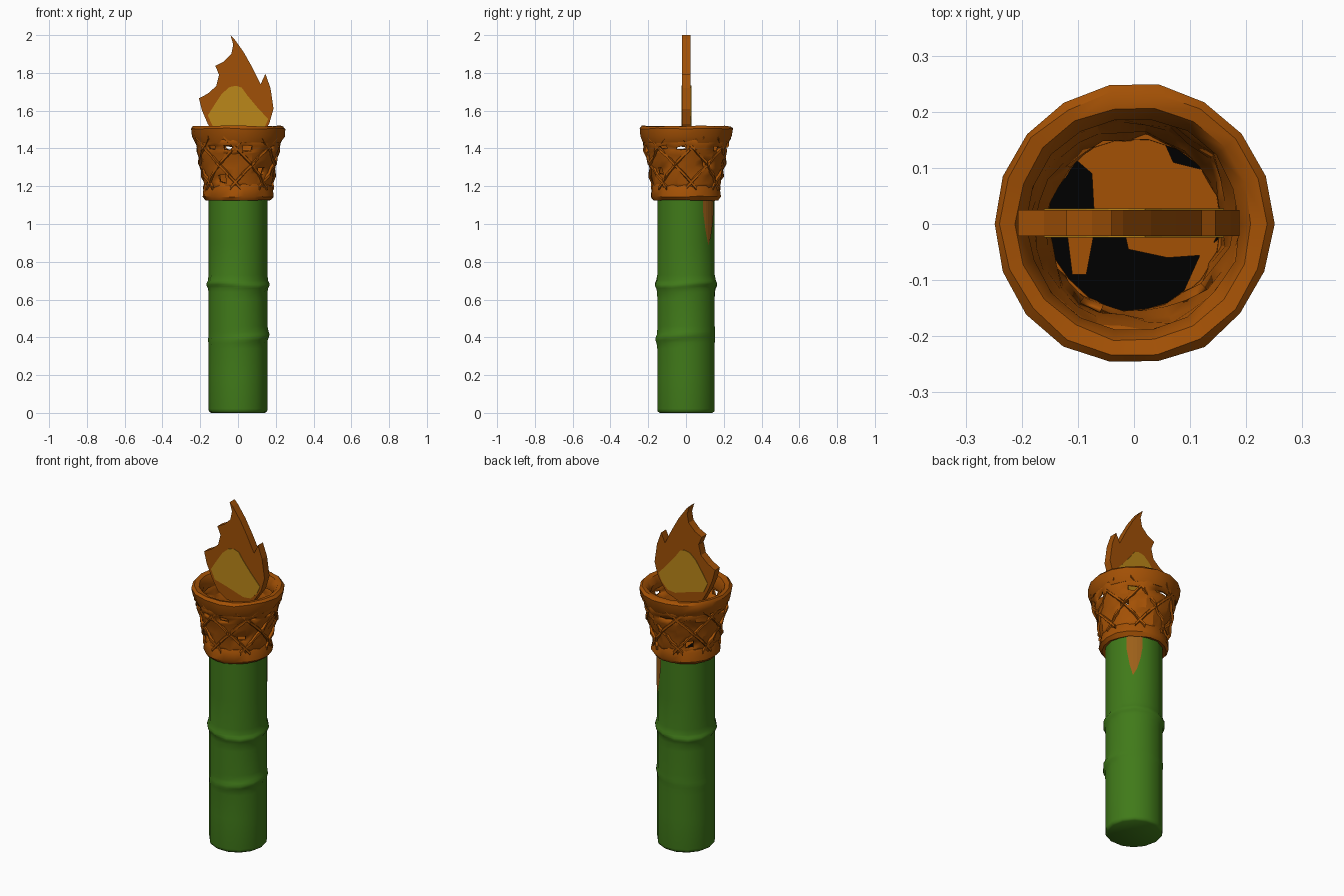
import bpy, bmesh, math, random
from math import sin, cos, pi, radians, exp

if "Cube" in bpy.data.objects:
    bpy.data.objects.remove(bpy.data.objects["Cube"])

random.seed(4)


def mat(name, rgb):
    m = bpy.data.materials.new(name)
    m.diffuse_color = (*rgb, 1)
    m.use_nodes = True
    m.node_tree.nodes["Principled BSDF"].inputs["Base Color"].default_value = m.diffuse_color
    return m


GREEN = mat("bamboo green", (0.052, 0.195, 0.010))
BROWN = mat("woven orange brown", (0.37, 0.082, 0.0015))
FLAME = mat("flame orange", (0.35, 0.080, 0.002))
YELLOW = mat("flame yellow", (0.50, 0.245, 0.010))
DRIP = mat("scorched brown", (0.33, 0.115, 0.010))
BLACK = mat("charcoal", (0.0, 0.0, 0.0))


def finish(name, bm, material, smooth=None):
    bmesh.ops.recalc_face_normals(bm, faces=bm.faces)
    me = bpy.data.meshes.new(name)
    bm.to_mesh(me)
    bm.free()
    me.materials.append(material)
    ob = bpy.data.objects.new(name, me)
    bpy.context.collection.objects.link(ob)
    if smooth:
        bpy.ops.object.select_all(action='DESELECT')
        ob.select_set(True)
        bpy.context.view_layer.objects.active = ob
        bpy.ops.object.shade_smooth_by_angle(angle=radians(smooth))
    return ob


def lathe(bm, profile, n, shape=lambda r, z, a: (r, z), closed=False, skip=lambda i, j: False):
    """Spin (radius, height) points; shape() may bend each ring."""
    rings = []
    for r0, z0 in profile:
        ring = []
        for i in range(n):
            a = 2 * pi * i / n
            r, z = shape(r0, z0, a)
            ring.append(bm.verts.new((r * cos(a), r * sin(a), z)))
        rings.append(ring)
    pairs = list(zip(rings, rings[1:])) + ([(rings[-1], rings[0])] if closed else [])
    for j, (p, q) in enumerate(pairs):
        for i in range(n):
            k = (i + 1) % n
            if not skip(i, j):
                bm.faces.new((p[i], p[k], q[k], q[i]))
    return rings


# Bamboo stem: a full node at mid height and a partial, slanted one below it
def stem_shape(r, z, a):
    if 0.05 < z < 1.0:
        node = 0.68 + 0.012 * sin(2 * a)
        low = 0.40 + 0.02 * sin(a + 0.8)
        r += 0.012 * exp(-((z - node) / 0.018) ** 2)
        r += 0.014 * max(0.15, cos(a + pi / 5)) * exp(-((z - low) / 0.02) ** 2)
    return r, z


heights = [0.022, 0.2, 0.34, 0.37, 0.385, 0.40, 0.415, 0.43, 0.46, 0.6, 0.64,
           0.66, 0.67, 0.68, 0.69, 0.70, 0.73, 0.9, 1.19]
bm = bmesh.new()
rings = lathe(bm, [(0.143, 0.0), (0.154, 0.008)] + [(0.156, z) for z in heights], 14, stem_shape)
bm.faces.new(rings[0])
finish("bamboo_stem", bm, GREEN, 50)

# Scorched drip running down the back right of the stem
bm = bmesh.new()
cols = []
for deg, low in ((35, 1.06), (42, 0.95), (48, 0.89), (56, 0.93), (63, 1.0), (67, 1.07)):
    a = radians(deg)
    cols.append([bm.verts.new((0.1585 * cos(a), 0.1585 * sin(a), z)) for z in (low, 1.15)])
for p, q in zip(cols, cols[1:]):
    bm.faces.new((p[0], q[0], q[1], p[1]))
finish("stem_drip", bm, DRIP)

# Dark floor inside the basket
bm = bmesh.new()
bmesh.ops.create_circle(bm, cap_ends=True, segments=16, radius=0.17)
bmesh.ops.translate(bm, verts=bm.verts, vec=(0, 0, 1.2))
finish("basket_floor", bm, BLACK)

# Loose woven scraps covering the back and edges of the floor
bm = bmesh.new()
for scrap in ([(-0.07, 0.0), (0.15, 0.0), (0.16, 0.07), (0.13, 0.095), (0.07, 0.11),
               (0.05, 0.155), (-0.06, 0.155), (-0.11, 0.12), (-0.075, 0.09)],
              [(0.16, 0.0), (-0.02, 0.0), (-0.01, -0.045), (0.06, -0.06), (0.13, -0.055)],
              [(-0.12, -0.01), (-0.07, -0.01), (-0.085, -0.09), (-0.11, -0.09)],
              [(0.16, -0.02), (0.12, -0.05), (0.075, -0.15), (0.12, -0.125)]):
    bm.faces.new([bm.verts.new((x, y, 1.206)) for x, y in scrap])
bmesh.ops.triangulate(bm, faces=bm.faces)
finish("floor_scraps", bm, BROWN)


def lumpy(amount):
    return lambda r, z, a: (r + random.uniform(-amount, amount),
                            z + random.uniform(-amount, amount))


# Woven basket wall: lumpy flaring shell with small gaps
N = 26
levels = [(0.165, 1.18), (0.171, 1.22), (0.176, 1.26), (0.184, 1.30), (0.192, 1.335),
          (0.201, 1.37), (0.209, 1.39), (0.214, 1.412), (0.222, 1.47)]
gaps = {(i, 6) for i in (3, 6, 7, 13, 16, 18, 20, 23, 25)} | {(17, 1), (22, 2), (9, 1), (2, 3)}
bm = bmesh.new()
lathe(bm, levels, N, lumpy(0.008), skip=lambda i, j: (i, j) in gaps)
wall = finish("basket_wall", bm, BROWN, 25)
solid = wall.modifiers.new("thickness", 'SOLIDIFY')
solid.thickness = 0.022
solid.offset = -0.3


# Diagonal woven strips crossing over the wall
def strip(start, turn):
    bm = bmesh.new()
    prev = None
    for s in range(9):
        t = s / 8
        a = start + turn * t
        z = 1.19 + 0.27 * t
        r = 0.177 + 0.05 * t + 0.005 * cos(s * pi) + random.uniform(-0.003, 0.003)
        sec = [bm.verts.new(((r + dr) * cos(a), (r + dr) * sin(a), z + dz))
               for dr, dz in ((-0.006, -0.013), (0.007, -0.008), (0.007, 0.008), (-0.006, 0.013))]
        if prev:
            for k in range(4):
                m = (k + 1) % 4
                bm.faces.new((prev[k], prev[m], sec[m], sec[k]))
        else:
            bm.faces.new(sec)
        prev = sec
    bm.faces.new(prev)
    finish("basket_strip", bm, BROWN, 30)


for i in range(7):
    strip(2 * pi * i / 7, 1.3)
    strip(2 * pi * i / 7 + 0.3, -1.3)

# Rolled rim and base band of the basket
for name, section, n in (
        ("basket_rim", [(0.195, 1.44), (0.228, 1.43), (0.245, 1.465), (0.25, 1.505),
                        (0.237, 1.519), (0.21, 1.512), (0.19, 1.48)], 18),
        ("basket_base", [(0.15, 1.135), (0.172, 1.125), (0.187, 1.145), (0.181, 1.195),
                         (0.175, 1.212), (0.155, 1.21)], 18)):
    bm = bmesh.new()
    lathe(bm, section, n, lumpy(0.003), closed=True)
    finish(name, bm, BROWN, 40)


# Flat flame: outline in x and z, extruded along y
def plate(name, outline, y0, y1, material):
    bm = bmesh.new()
    face = bm.faces.new([bm.verts.new((x, y0, z)) for x, z in outline])
    out = bmesh.ops.extrude_face_region(bm, geom=[face])
    verts = [v for v in out["geom"] if isinstance(v, bmesh.types.BMVert)]
    bmesh.ops.translate(bm, verts=verts, vec=(0, y1 - y0, 0))
    bmesh.ops.triangulate(bm, faces=[f for f in bm.faces if len(f.verts) > 4])
    return finish(name, bm, material)


flame = [(-0.04, 2.0), (-0.02, 1.98), (0.03, 1.91), (0.075, 1.83), (0.12, 1.74), (0.145, 1.795),
         (0.172, 1.72), (0.188, 1.61), (0.165, 1.53), (0.11, 1.45), (0.03, 1.42), (-0.06, 1.42),
         (-0.12, 1.46), (-0.16, 1.53), (-0.19, 1.6), (-0.207, 1.665), (-0.16, 1.69), (-0.115, 1.73),
         (-0.10, 1.79), (-0.12, 1.837), (-0.075, 1.86), (-0.035, 1.90), (-0.025, 1.95)]
core = [(-0.01, 1.732), (0.02, 1.722), (0.05, 1.68), (0.10, 1.62), (0.16, 1.555), (0.14, 1.51),
        (0.10, 1.47), (0.05, 1.465), (-0.06, 1.50), (-0.135, 1.52), (-0.16, 1.575), (-0.125, 1.63),
        (-0.085, 1.69), (-0.045, 1.725)]
plate("flame", flame, -0.021, 0.025, FLAME)
plate("flame_core_front", core, -0.024, -0.02, YELLOW)
plate("flame_core_back", core, 0.024, 0.028, YELLOW)
